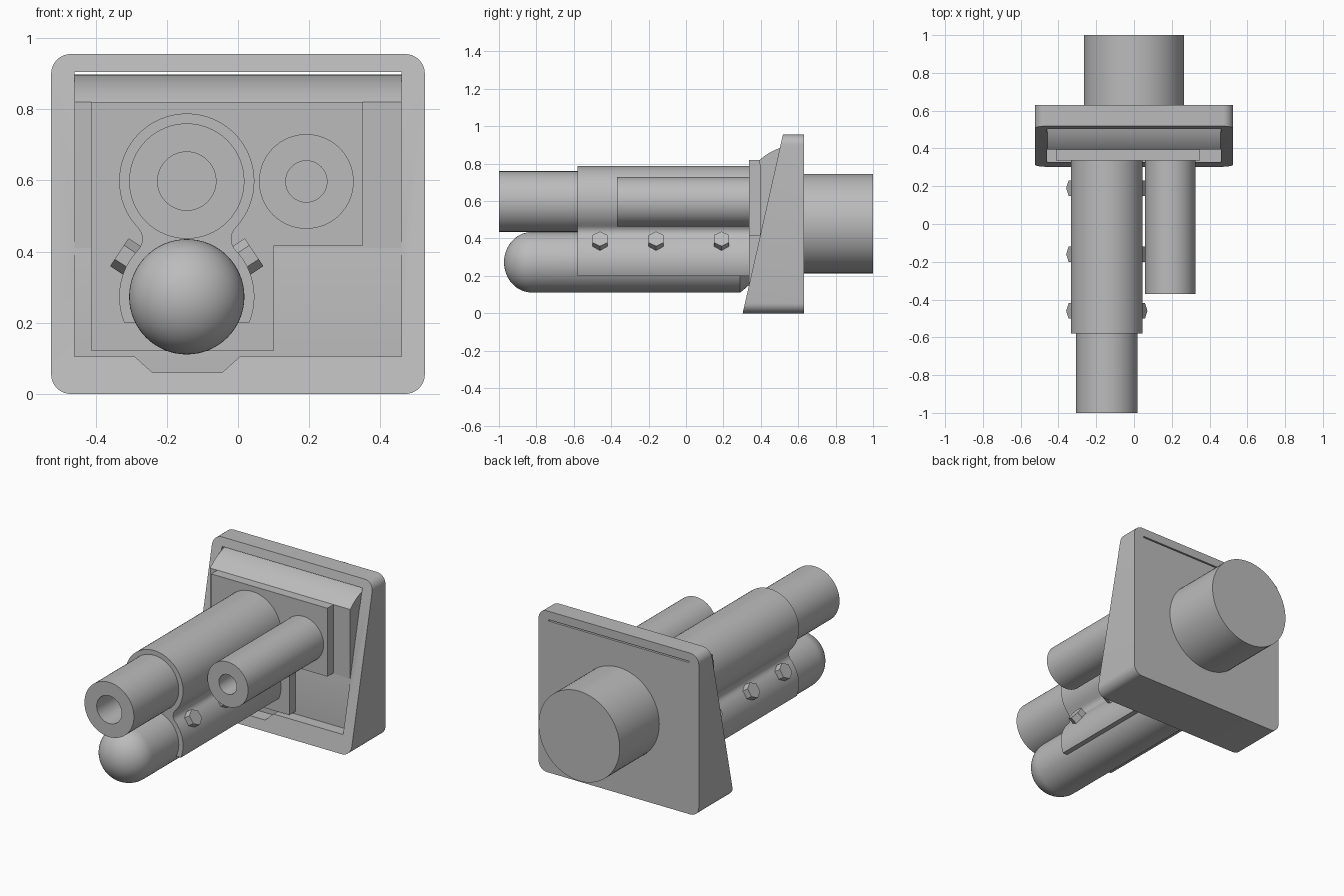
import bpy, bmesh
from math import sin, cos, pi, radians, atan2, hypot
from mathutils import Matrix, Vector

if "Cube" in bpy.data.objects:
    bpy.data.objects.remove(bpy.data.objects["Cube"])

GREY = 0.5
mat = bpy.data.materials.new("plain grey")
mat.use_nodes = True
mat.diffuse_color = (GREY, GREY, GREY, 1)
mat.node_tree.nodes["Principled BSDF"].inputs["Base Color"].default_value = (GREY, GREY, GREY, 1)


def finish(name, bm, smooth=True):
    bmesh.ops.recalc_face_normals(bm, faces=bm.faces)
    mesh = bpy.data.meshes.new(name)
    bm.to_mesh(mesh)
    bm.free()
    mesh.materials.append(mat)
    obj = bpy.data.objects.new(name, mesh)
    bpy.context.collection.objects.link(obj)
    if smooth:
        shade(obj)
    return obj


def shade(obj):
    bpy.ops.object.select_all(action='DESELECT')
    bpy.context.view_layer.objects.active = obj
    obj.select_set(True)
    bpy.ops.object.shade_smooth_by_angle(angle=radians(30))


def prism(points, start, end, along="y"):
    """Extrude an outline: (x, z) along y, or (y, z) along x."""
    bm = bmesh.new()
    place = (lambda p: (p[0], start, p[1])) if along == "y" else (lambda p: (start, p[0], p[1]))
    face = bm.faces.new([bm.verts.new(place(p)) for p in points])
    out = bmesh.ops.extrude_face_region(bm, geom=[face])
    verts = [g for g in out["geom"] if isinstance(g, bmesh.types.BMVert)]
    step = end - start
    bmesh.ops.translate(bm, verts=verts, vec=(0, step, 0) if along == "y" else (step, 0, 0))
    return bm


def rect(x0, x1, z0, z1):
    return [(x0, z0), (x1, z0), (x1, z1), (x0, z1)]


def arc(cx, cz, r, a0, a1, n):
    return [(cx + r * cos(radians(a0 + (a1 - a0) * i / n)),
             cz + r * sin(radians(a0 + (a1 - a0) * i / n))) for i in range(n + 1)]


def lathe(name, cx, cz, profile, sides=64):
    """Spin a (y, radius) profile round an axis parallel to y."""
    bm = bmesh.new()
    verts = [bm.verts.new((cx + r, y, cz)) for y, r in profile]
    edges = [bm.edges.new(pair) for pair in zip(verts, verts[1:])]
    bmesh.ops.spin(bm, geom=verts + edges, cent=(cx, 0, cz), axis=(0, 1, 0),
                   angle=2 * pi, steps=sides)
    bmesh.ops.remove_doubles(bm, verts=bm.verts, dist=1e-5)
    return finish(name, bm)


def cut(obj, cutter_bm):
    cutter = finish("cutter", cutter_bm, False)
    cutter.hide_render = True
    mod = obj.modifiers.new("cut", 'BOOLEAN')
    mod.operation, mod.solver, mod.object = 'DIFFERENCE', 'EXACT', cutter
    bpy.context.view_layer.objects.active = obj
    bpy.ops.object.modifier_apply(modifier=mod.name)
    bpy.data.objects.remove(cutter)


# Housing: rounded square with a sloping front
W, H, R, BACK, FLOOR = 0.525, 0.955, 0.055, 0.63, 0.395
outline = []
for cx, cz, a in ((W - R, R, -90), (W - R, H - R, 0), (R - W, H - R, 90), (R - W, R, 180)):
    outline += arc(cx, cz, R, a, a + 90, 8)
bm = prism(outline, 0.2, BACK)
slope = Vector((0, 0.215, H))
cut_geom = bmesh.ops.bisect_plane(bm, geom=bm.verts[:] + bm.edges[:] + bm.faces[:],
                                  plane_co=(0, 0.303, 0), plane_no=(0, H, -slope.y),
                                  clear_inner=True)
bmesh.ops.holes_fill(bm, edges=[e for e in bm.edges if e.is_boundary])
housing = finish("housing", bm, False)

# Pocket with a notch under the lower tube, top recess and thin slot through the back
cut(housing, prism([(-0.46, 0.105), (-0.29, 0.105), (-0.24, 0.06), (-0.045, 0.06),
                    (0.005, 0.105), (0.46, 0.105), (0.46, 0.905), (-0.46, 0.905)], 0.1, FLOOR))
cut(housing, prism(rect(-0.46, 0.46, 0.80, 0.905), 0.1, 0.61))
cut(housing, prism(rect(-0.46, 0.46, 0.897, 0.905), 0.5, 0.8))
shade(housing)

# Inner block with a curved top
hood = arc(0.59, 0.61, 0.287, 90, 133, 16)
hood = [(0.61, 0.897)] + hood + [(FLOOR, 0.41), (0.61, 0.41)]
finish("curved_block", prism(hood, -0.459, 0.459, "x"))

# L-shaped mounting plate
finish("mounting_plate", prism([(-0.412, 0.12), (0.10, 0.12), (0.10, 0.415), (0.35, 0.415),
                                (0.35, 0.82), (-0.412, 0.82)], 0.337, FLOOR + 0.01), False)

# Rear drum
lathe("rear_drum", 0, 0.48, [(BACK - 0.01, 0), (BACK - 0.01, 0.266), (1, 0.266), (1, 0)])

# Tubes: bored upper barrel, bored side barrel, domed lower tube
CX, UP, LOW = -0.144, 0.598, 0.273
lathe("upper_barrel", CX, UP, [(-0.7, 0), (-0.7, 0.082), (-1, 0.082), (-1, 0.162),
                               (-0.5, 0.162), (-0.5, 0)])
lathe("side_barrel", 0.192, 0.597, [(-0.1, 0), (-0.1, 0.058), (-0.37, 0.058), (-0.37, 0.133),
                                    (0.345, 0.133), (0.345, 0)])
DOME = 0.15
dome = [(-0.973 + DOME * (1 - cos(pi / 2 * i / 16)), 0.162 * sin(pi / 2 * i / 16)) for i in range(17)]
lathe("lower_tube", CX, LOW, dome + [(0.29, 0.162), (0.34, 0.12), (0.40, 0.12), (0.40, 0)])

# Clamp sleeve: two circles joined by filleted waists, flat underneath
SR, FR, NECK = 0.19, 0.045, 0.125
MID = (UP + LOW) / 2
tangent = atan2(UP - MID, NECK + FR) * 180 / pi
foot = -atan2(LOW - 0.2, (SR ** 2 - (LOW - 0.2) ** 2) ** 0.5) * 180 / pi
side = arc(0, LOW, SR, foot, tangent, 16)
side += arc(NECK + FR, MID, FR, 180 + tangent, 180 - tangent, 10)[1:-1]
side += arc(0, UP, SR, -tangent, 90, 24)
sleeve = [(CX + x, z) for x, z in side] + [(CX - x, z) for x, z in side[-2::-1]]
finish("clamp_sleeve", prism(sleeve, -0.58, 0.34))

# Hexagonal bolts on both sides of the sleeve
for sx, label in ((1, "left"), (-1, "right")):
    axis = Vector((0.83 * sx, 0, 0.55)).normalized()
    frame = Matrix((Vector((0, 1, 0)), axis.cross(Vector((0, 1, 0))), axis)).transposed().to_4x4()
    for i, y in enumerate((-0.46, -0.16, 0.19)):
        bm = bmesh.new()
        place = Matrix.Translation(Vector((CX, y, LOW)) + axis * 0.197) @ frame
        bmesh.ops.create_cone(bm, cap_ends=True, segments=6, radius1=0.047, radius2=0.047,
                              depth=0.06, matrix=place)
        finish(f"{label}_bolt_{i + 1}", bm, False)
